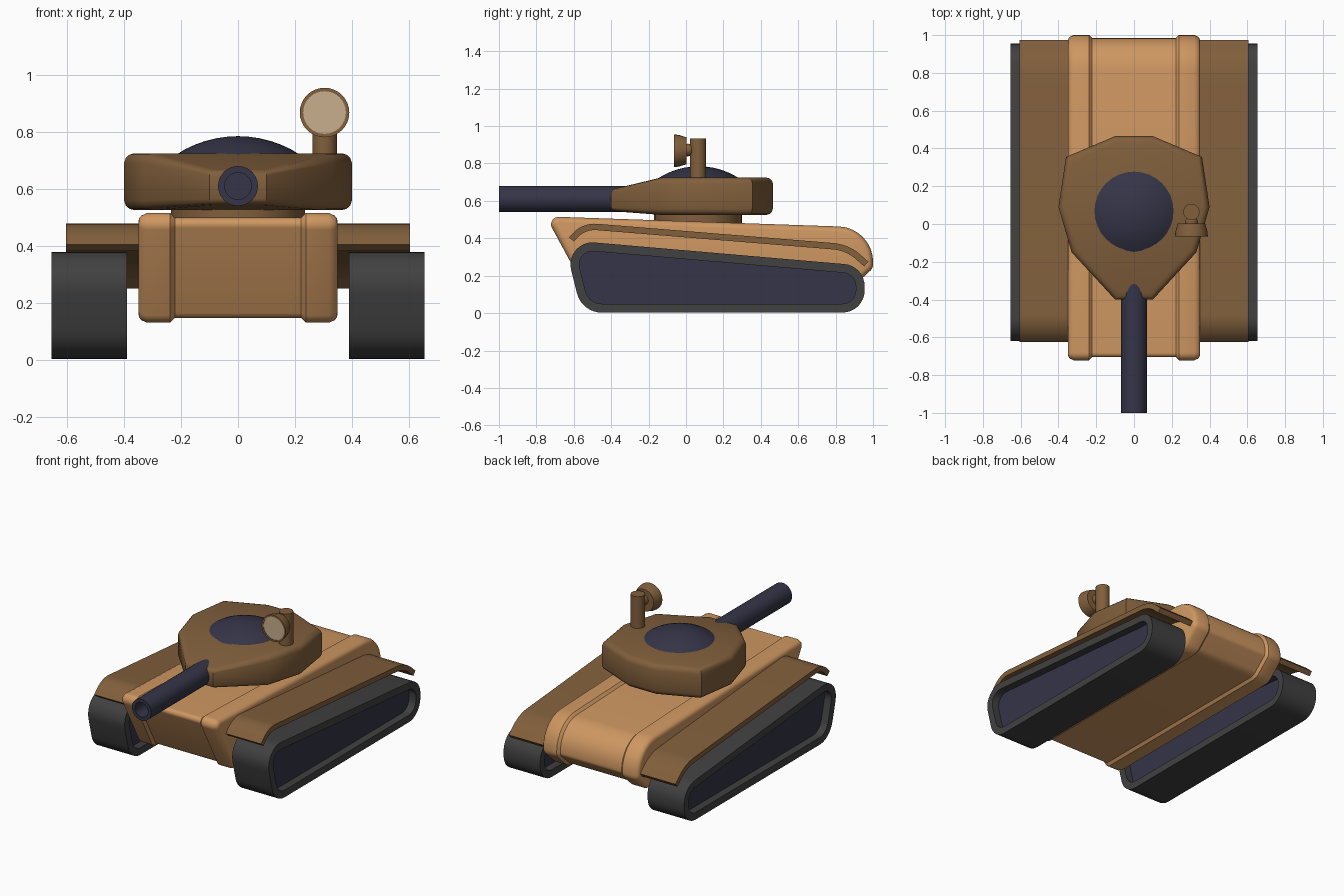
import bpy, bmesh
from math import sin, cos, pi, tan
from mathutils import Vector

if "Cube" in bpy.data.objects:
    bpy.data.objects.remove(bpy.data.objects["Cube"])


def material(name, rgb):
    m = bpy.data.materials.new(name)
    m.diffuse_color = (*rgb, 1)
    m.use_nodes = True
    m.node_tree.nodes["Principled BSDF"].inputs["Base Color"].default_value = m.diffuse_color
    return m


SAND = material("sand", (0.62, 0.31, 0.12))
BROWN = material("brown", (0.22, 0.115, 0.045))
NAVY = material("navy", (0.035, 0.035, 0.065))
RUBBER = material("rubber", (0.052, 0.052, 0.052))
LENS = material("lens", (0.58, 0.42, 0.27))


def rounded(corners, closed=True, seg=8):
    """Polygon of (u, v, radius) corners turned into a fillet outline."""
    out, n = [], len(corners)
    for i, (u, v, r) in enumerate(corners):
        p = Vector((u, v))
        if r == 0 or (not closed and i in (0, n - 1)):
            out.append(p)
            continue
        a = (Vector(corners[i - 1][:2]) - p).normalized()
        b = (Vector(corners[(i + 1) % n][:2]) - p).normalized()
        half = a.angle(b) / 2
        t = r / tan(half)
        centre = p + (a + b).normalized() * (r / sin(half))
        s, e = p + a * t - centre, p + b * t - centre
        ang = s.angle_signed(e)
        for k in range(seg + 1):
            th = -ang * k / seg
            out.append(centre + Vector((s.x * cos(th) - s.y * sin(th),
                                        s.x * sin(th) + s.y * cos(th))))
    return out


def offset(pts, d, closed=True):
    """Mitred offset, outward for clockwise outlines."""
    out, n = [], len(pts)
    for i, p in enumerate(pts):
        a = p - pts[i - 1] if closed or i > 0 else pts[1] - p
        b = pts[(i + 1) % n] - p if closed or i < n - 1 else a
        a, b = a.normalized(), b.normalized()
        m = (Vector((-a.y, a.x)) + Vector((-b.y, b.x))).normalized()
        out.append(p + m * d / max(0.4, m.dot(Vector((-a.y, a.x)))))
    return out


def loft(name, rings, mat, mirror=False, loop=False, angle=35):
    """Skin between rings; ends are capped with strips unless looped."""
    bm = bmesh.new()
    vs = [[bm.verts.new(c) for c in r] for r in rings]
    n = len(rings[0])
    pairs = list(zip(vs, vs[1:])) + ([(vs[-1], vs[0])] if loop else [])
    for a, b in pairs:
        for i in range(n):
            j = (i + 1) % n
            bm.faces.new((a[i], a[j], b[j], b[i]))
    if not loop:
        for r in (vs[0], vs[-1]):
            for i in range((n - 1) // 2):
                f = [r[i], r[i + 1], r[n - 2 - i], r[n - 1 - i]]
                bm.faces.new(list(dict.fromkeys(f)))
    bmesh.ops.recalc_face_normals(bm, faces=bm.faces)
    me = bpy.data.meshes.new(name)
    bm.to_mesh(me)
    bm.free()
    me.materials.append(mat)
    ob = bpy.data.objects.new(name, me)
    bpy.context.collection.objects.link(ob)
    bpy.ops.object.select_all(action='DESELECT')
    ob.select_set(True)
    bpy.context.view_layer.objects.active = ob
    bpy.ops.object.shade_smooth_by_angle(angle=angle * pi / 180)
    if mirror:
        ob.modifiers.new("mirror", 'MIRROR')
    return ob


def side(pts, x):
    return [(x, p.x, p.y) for p in pts]


def lathe(name, profile, at, mat, axis='Z', seg=32):
    """Revolve (radius, position) pairs about an axis."""
    rings = []
    for r, h in profile:
        ring = []
        for k in range(seg):
            c, s = r * cos(2 * pi * k / seg), r * sin(2 * pi * k / seg)
            o = (c, s, h) if axis == 'Z' else (c, h, s)
            ring.append(Vector(at) + Vector(o))
        rings.append(ring)
    return loft(name, rings, mat)


# Hull: side outline with raised, rounded outer bands
hull = rounded([(-0.75, 0.517, 0.04), (1.003, 0.457, 0.19), (1.0, 0.24, 0.05),
                (0.88, 0.13, 0.1), (-0.54, 0.13, 0.05)])
half = [(0.35, -0.03), (0.347, -0.018), (0.34, -0.009), (0.32, 0), (0.238, 0), (0.222, -0.016)]
bands = half + [(-x, d) for x, d in reversed(half)]
loft("hull", [side(offset(hull, d), x) for x, d in bands], SAND)

# Tracks with recessed side panels
track = rounded([(-0.655, 0.392, 0.118), (0.955, 0.253, 0.118),
                 (0.955, 0.003, 0.118), (-0.557, 0.003, 0.135)])
inner = offset(track, -0.047)
loft("tracks", [side(track, 0.39), side(track, 0.655), side(inner, 0.655), side(inner, 0.39)],
     RUBBER, mirror=True, loop=True)
loft("track_panels", [side(inner, 0.44), side(inner, 0.605)], NAVY, mirror=True)

# Fenders
path = rounded([(-0.625, 0.405, 0), (-0.555, 0.484, 0.16), (0.87, 0.368, 0.25),
                (0.975, 0.275, 0)], closed=False)
fender = path + offset(path, -0.034, closed=False)[::-1]
loft("fenders", [side(fender, 0.3), side(fender, 0.605)], BROWN, mirror=True)

# Turret: ten-sided outline, lower at the nose, softened top and bottom edges
left = [(-0.1, -0.4), (-0.33, -0.15), (-0.4, 0.09), (-0.36, 0.355), (-0.1, 0.465)]
plan = [Vector(p) for p in left + [(-x, y) for x, y in reversed(left)]]
rings = []
for d, t in [(-0.035, 0), (-0.018, 0.025), (-0.006, 0.08), (0, 0.17),
             (0, 0.83), (-0.006, 0.92), (-0.018, 0.975), (-0.035, 1)]:
    ring = []
    for p, q in zip(plan, offset(plan, d)):
        lo, hi = (0.543, 0.668) if p.y < -0.3 else (0.525, 0.725)
        ring.append((q.x, q.y, lo + (hi - lo) * t))
    rings.append(ring)
loft("turret", rings, BROWN)
lathe("turret_ring", [(0.235, 0.44), (0.235, 0.55)], (0, 0.065, 0), BROWN)

# Hatch dome
R = 0.3975
dome = [(R * sin(a), 0.785 - R + R * cos(a)) for a in [0.58 * k / 6 for k in range(6, 0, -1)]]
lathe("hatch_dome", dome + [(0.002, 0.785)], (0, 0.068, 0), NAVY)

# Gun barrel with a hollow muzzle
lathe("gun_barrel", [(0.07, -0.15), (0.07, -1.0), (0.047, -1.0), (0.047, -0.85)],
      (0, 0, 0.61), NAVY, 'Y')

# Searchlight on its post
lathe("light_post", [(0.043, 0.7), (0.043, 0.933)], (0.304, 0.064, 0), BROWN)
lathe("light_housing", [(0.075, -0.058), (0.075, -0.065), (0.087, -0.065), (0.085, -0.04),
                        (0.072, 0.003)], (0.304, 0, 0.868), BROWN, 'Y')
lathe("light_lens", [(0.075, -0.062), (0.075, -0.05)], (0.304, 0, 0.868), LENS, 'Y')
ball = [(max(0.001, 0.034 * sin(pi * k / 10)), 0.01 - 0.034 * cos(pi * k / 10)) for k in range(11)]
lathe("light_pivot", ball, (0.304, 0, 0.872), BROWN, 'Y', 20)
